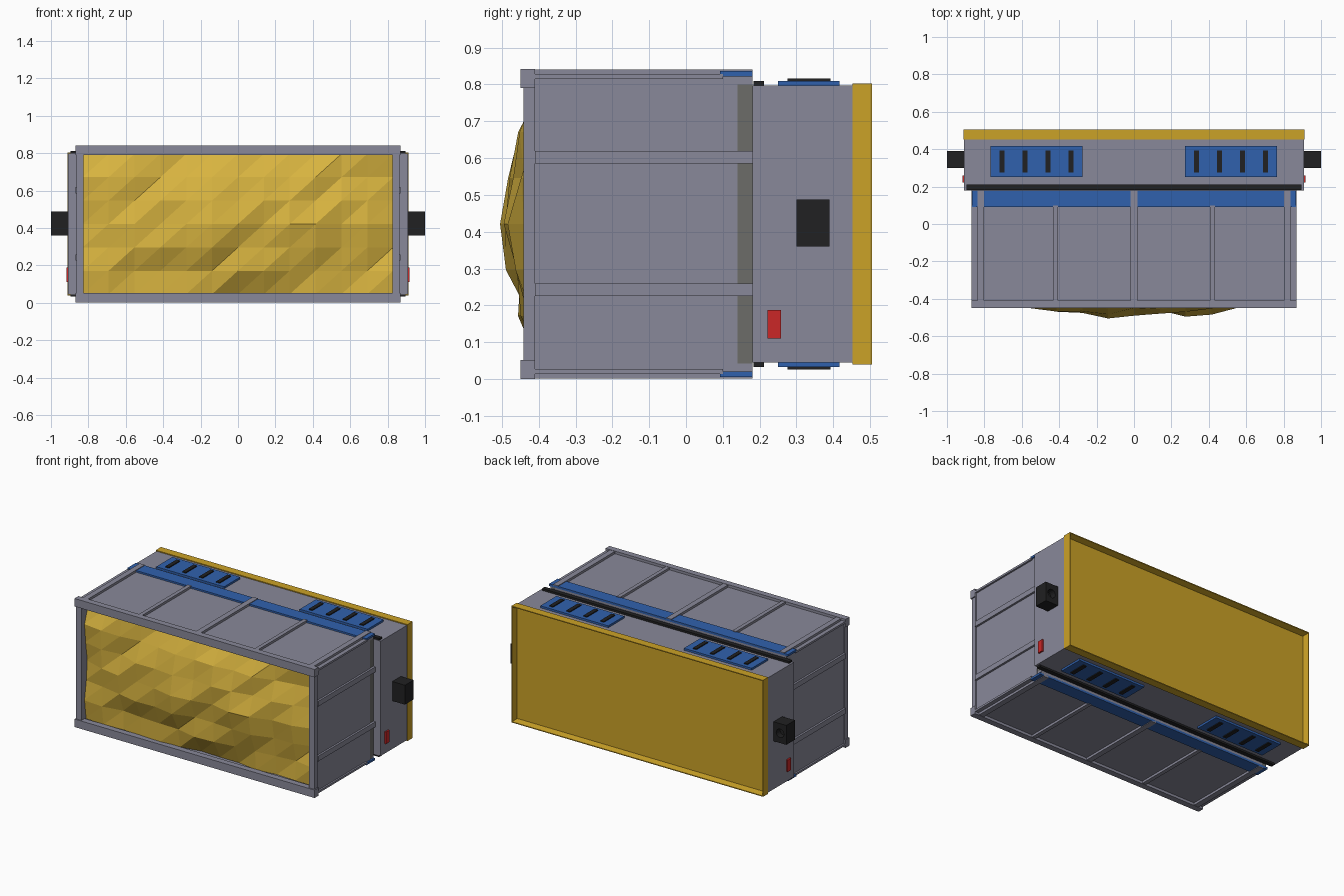
import bpy, bmesh, math, random
from mathutils import Matrix

if "Cube" in bpy.data.objects:
    bpy.data.objects.remove(bpy.data.objects["Cube"])
random.seed(4)


def mat(name, rgb):
    m = bpy.data.materials.new(name)
    m.diffuse_color = (*rgb, 1)
    m.use_nodes = True
    m.node_tree.nodes["Principled BSDF"].inputs["Base Color"].default_value = m.diffuse_color
    return m


YELLOW = mat("yellow", (0.60, 0.36, 0.02))
ORE = mat("ore_yellow", (0.68, 0.45, 0.05))
BLUE = mat("blue", (0.03, 0.12, 0.42))
BLACK = mat("black", (0.015, 0.015, 0.016))
RED = mat("red", (0.60, 0.02, 0.02))
DARK = mat("dark_grey", (0.15, 0.15, 0.14))
GREY = mat("grey", (0.25, 0.25, 0.32))


def finish(name, bm, m):
    me = bpy.data.meshes.new(name)
    bm.to_mesh(me)
    bm.free()
    ob = bpy.data.objects.new(name, me)
    bpy.context.collection.objects.link(ob)
    me.materials.append(m)
    return ob


def box(name, x, y, z, m=GREY):
    """Box from (min, max) ranges."""
    bm = bmesh.new()
    bmesh.ops.create_cube(bm, size=1)
    for v in bm.verts:
        for i, r in enumerate((x, y, z)):
            v.co[i] = r[0] if v.co[i] < 0 else r[1]
    return finish(name, bm, m)


H = 0.842


def both_z(name, x, y, z, m=GREY):
    """Box on top plus its copy mirrored to the underside."""
    box(name + "_top", x, y, z, m)
    box(name + "_bottom", x, y, (H - z[1], H - z[0]), m)


def both_x(name, x, y, z, m=GREY):
    """Box on the right plus its copy mirrored to the left."""
    box(name + "_right", x, y, z, m)
    box(name + "_left", (-x[1], -x[0]), y, z, m)


# Open-fronted container shell
both_z("container_wall", (-0.855, 0.855), (-0.44, 0.18), (0.80, 0.825))
both_x("container_side", (0.825, 0.857), (-0.44, 0.14), (0.017, 0.825))
both_x("container_side_band", (0.825, 0.855), (0.14, 0.18), (0.02, 0.822), DARK)
box("container_back", (-0.83, 0.83), (0.15, 0.18), (0.02, 0.82))

# Front frame
both_z("front_bar", (-0.87, 0.87), (-0.45, -0.41), (0.79, 0.842))
both_x("front_post", (0.825, 0.863), (-0.442, -0.41), (0.05, 0.795))

# Ribs on the top, underside and sides
for i, x in enumerate((-0.82, -0.42, 0, 0.42, 0.82)):
    w, end = (0.018, 0.18) if i % 2 == 0 else (0.013, 0.10)
    both_z(f"rib_{i}", (x - w, x + w), (-0.41, end), (0.82, 0.84))
both_z("edge_rib_right", (0.845, 0.868), (-0.41, 0.10), (0.815, 0.828))
both_z("edge_rib_left", (-0.868, -0.845), (-0.41, 0.10), (0.815, 0.828))
for i, z in enumerate((0.242, 0.602)):
    both_x(f"side_rib_{i}", (0.85, 0.87), (-0.41, 0.18), (z - 0.017, z + 0.017))

# Blue stripe across the container's rear edge
both_z("blue_stripe", (-0.866, 0.866), (0.092, 0.18), (0.822, 0.836), BLUE)

# Lumpy ore filling the opening
NX, NZ = 12, 6
bm = bmesh.new()
grid = []
for j in range(NZ + 1):
    for i in range(NX + 1):
        u, v = 2 * i / NX - 1, 2 * j / NZ - 1
        bulge = math.cos(u * 1.45) ** 0.7 * math.cos(v * 1.35)
        y = -0.375 - 0.105 * bulge + random.uniform(-0.026, 0.026)
        if (i, j) == (5, 3):
            y = -0.505
        grid.append(bm.verts.new((u * 0.83, max(y, -0.505), 0.421 + v * 0.375)))
for j in range(NZ):
    for i in range(NX):
        a = j * (NX + 1) + i
        b, c, d = a + 1, a + NX + 2, a + NX + 1
        bm.faces.new((grid[a], grid[b], grid[c]))
        bm.faces.new((grid[a], grid[c], grid[d]))
finish("ore_surface", bm, ORE)

# Rear machinery housing and black seal
box("rear_housing", (-0.908, 0.908), (0.18, 0.455), (0.045, 0.797))
box("seal", (-0.895, 0.895), (0.183, 0.212), (0.033, 0.81), BLACK)

# Yellow rear tray: rim with recessed panel
bm = bmesh.new()
bmesh.ops.create_cube(bm, size=1, matrix=Matrix.Translation((0, 0.4785, 0.4215))
                      @ Matrix.Diagonal((1.824, 0.053, 0.763, 1)))
bm.normal_update()
back = [f for f in bm.faces if f.normal.y > 0.9]
bmesh.ops.inset_region(bm, faces=back, thickness=0.008)
bmesh.ops.inset_region(bm, faces=back, thickness=0.012, depth=0)
for v in back[0].verts:
    v.co.y -= 0.04
finish("rear_tray", bm, YELLOW)

# Slotted blue vents, top and underside
for k, cx in enumerate((-0.522, 0.518)):
    both_z(f"vent_{k}", (cx - 0.246, cx + 0.246), (0.25, 0.417), (0.79, 0.81), BLUE)
    for s in range(4):
        x = cx + (s - 1.5) * 0.123
        both_z(f"vent_slot_{k}_{s}", (x - 0.013, x + 0.013), (0.275, 0.392),
               (0.80, 0.816), BLACK)

# Red side lamps
both_x("side_lamp", (0.90, 0.918), (0.222, 0.258), (0.11, 0.188), RED)

# Black side couplings with a round socket in the rear face
for side, s in (("right", 1), ("left", -1)):
    lo, hi = sorted((s * 0.90, s))
    block = box("coupling_" + side, (lo, hi), (0.30, 0.39), (0.36, 0.487), BLACK)
    bm = bmesh.new()
    bmesh.ops.create_cone(bm, cap_ends=True, segments=16, radius1=0.028, radius2=0.028,
                          depth=0.08, matrix=Matrix.Translation((s * 0.955, 0.39, 0.4235))
                          @ Matrix.Rotation(math.pi / 2, 4, "X"))
    cutter = finish("socket_cutter_" + side, bm, BLACK)
    cutter.hide_render = True
    cutter.hide_viewport = True
    mod = block.modifiers.new("socket", "BOOLEAN")
    mod.object = cutter
    mod.solver = "EXACT"
